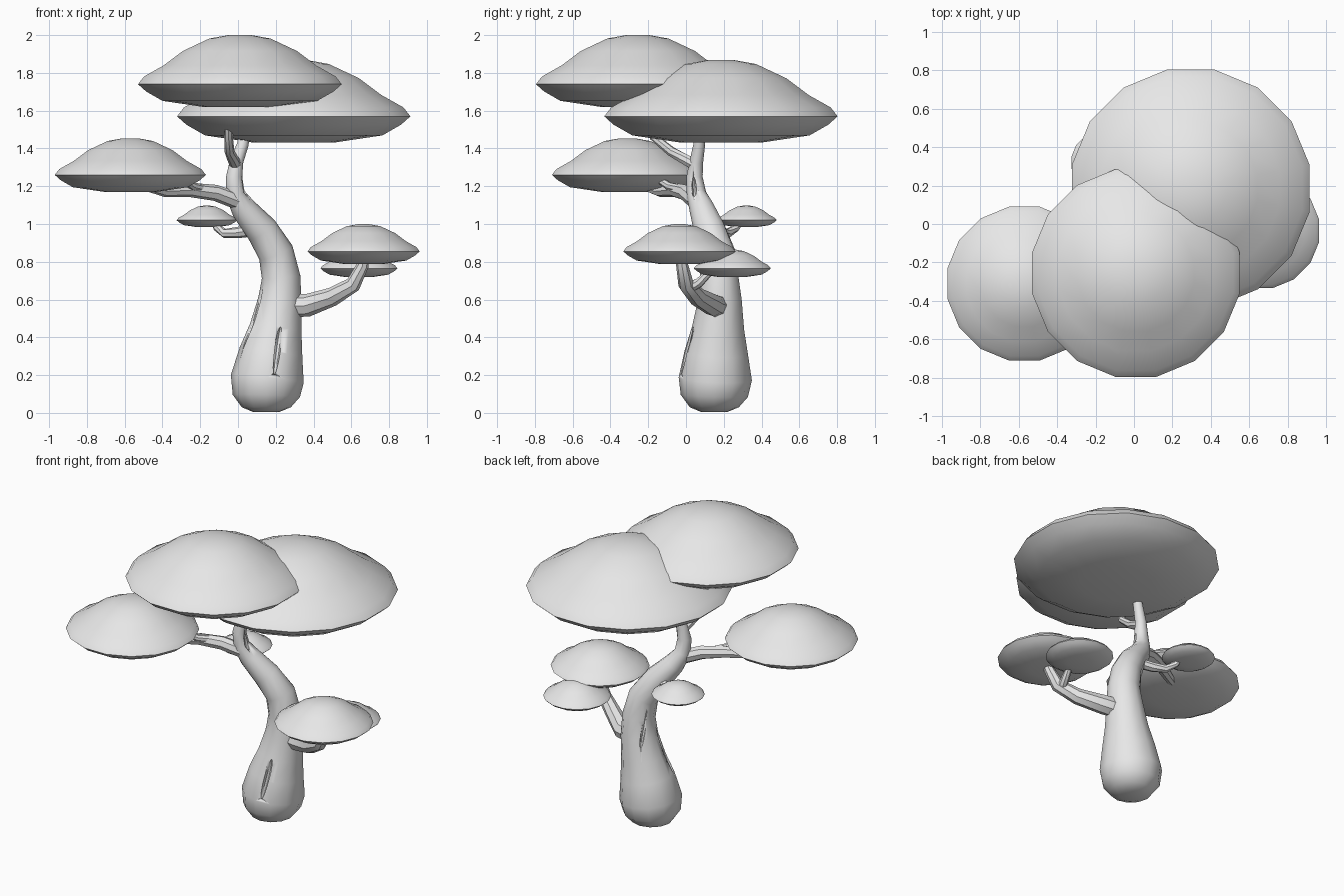
import bpy, bmesh, math
from mathutils import Vector, Matrix

cube = bpy.data.objects.get("Cube")
if cube:
    bpy.data.objects.remove(cube, do_unlink=True)

# Single plain colour
clay = bpy.data.materials.new("light_grey")
clay.use_nodes = True
colour = (0.8, 0.8, 0.8, 1)
clay.diffuse_color = colour
clay.node_tree.nodes["Principled BSDF"].inputs["Base Color"].default_value = colour


def finish(name, bm, angle=40):
    bmesh.ops.recalc_face_normals(bm, faces=bm.faces)
    mesh = bpy.data.meshes.new(name)
    bm.to_mesh(mesh)
    bm.free()
    mesh.materials.append(clay)
    obj = bpy.data.objects.new(name, mesh)
    bpy.context.collection.objects.link(obj)
    bpy.ops.object.select_all(action='DESELECT')
    obj.select_set(True)
    bpy.context.view_layer.objects.active = obj
    bpy.ops.object.shade_smooth_by_angle(angle=math.radians(angle))
    return obj


def skin(bm, rings):
    """Bridge consecutive vertex rings and cap both ends."""
    n = len(rings[0])
    for a, b in zip(rings, rings[1:]):
        for i in range(n):
            j = (i + 1) % n
            bm.faces.new((a[i], a[j], b[j], b[i]))
    bm.faces.new(rings[0])
    bm.faces.new(rings[-1])


def tube(name, path, sides=8):
    """Tapered tube through (x, y, z, radius) points."""
    bm = bmesh.new()
    pts = [Vector(p[:3]) for p in path]
    rings = []
    for i, p in enumerate(pts):
        t = (pts[min(i + 1, len(pts) - 1)] - pts[max(i - 1, 0)]).normalized()
        u = Vector((0, 1, 0)).cross(t).normalized()
        v = t.cross(u)
        angles = [2 * math.pi * k / sides for k in range(sides)]
        rings.append([bm.verts.new(p + path[i][3] * (u * math.cos(a) + v * math.sin(a)))
                      for a in angles])
    skin(bm, rings)
    return finish(name, bm)


# Foliage pad profile: (radius, height from rim), in units of the pad radius
PAD = [(0.35, -0.22), (0.76, -0.16), (0.92, -0.07), (1, 0), (0.94, 0.075),
       (0.75, 0.18), (0.56, 0.32), (0.3, 0.44), (0.1, 0.475)]


def pad(name, x, y, rim, r, sides=16):
    bm = bmesh.new()
    rings = []
    for pr, ph in PAD:
        rings.append([bm.verts.new((x + r * pr * math.cos(a), y + r * pr * math.sin(a), rim + r * ph))
                      for a in (2 * math.pi * (k + 0.5) / sides for k in range(sides))])
    skin(bm, rings)
    return finish(name, bm)


pad("front_top_foliage", 0.01, -0.255, 1.74, 0.55)
pad("back_top_foliage", 0.295, 0.185, 1.57, 0.63)
pad("right_foliage", -0.57, -0.31, 1.26, 0.408)
pad("left_foliage", 0.665, -0.035, 0.855, 0.303)
pad("left_small_foliage", 0.64, 0.245, 0.765, 0.208)
pad("back_small_foliage", -0.165, 0.32, 1.02, 0.163)

# Trunk
trunk = tube("trunk", [
    (0.15, 0.15, 0.005, 0.07), (0.15, 0.15, 0.03, 0.13), (0.15, 0.15, 0.09, 0.178),
    (0.155, 0.155, 0.18, 0.194), (0.175, 0.16, 0.32, 0.168), (0.2, 0.17, 0.45, 0.138),
    (0.222, 0.18, 0.6, 0.115), (0.228, 0.175, 0.72, 0.102), (0.2, 0.165, 0.85, 0.095),
    (0.125, 0.125, 0.97, 0.085), (0.03, 0.085, 1.08, 0.068), (-0.015, 0.055, 1.16, 0.052),
    (-0.02, 0.045, 1.25, 0.043), (-0.008, 0.055, 1.33, 0.036), (0.025, 0.07, 1.42, 0.031),
    (0.045, 0.075, 1.53, 0.026)], 12)

# Branches
tube("left_branch", [(0.25, 0.17, 0.565, 0.062), (0.37, 0.145, 0.57, 0.06), (0.5, 0.06, 0.615, 0.05),
                     (0.61, 0, 0.68, 0.042), (0.66, -0.02, 0.78, 0.032), (0.67, -0.03, 0.85, 0.026)])
tube("left_twig", [(0.59, 0.01, 0.66, 0.03), (0.61, 0.07, 0.69, 0.026),
                   (0.62, 0.12, 0.74, 0.02), (0.625, 0.14, 0.79, 0.016)])
tube("right_branch", [(-0.01, 0.05, 1.125, 0.045), (-0.12, 0, 1.165, 0.043), (-0.25, -0.06, 1.18, 0.038),
                      (-0.39, -0.14, 1.175, 0.031), (-0.52, -0.24, 1.21, 0.024)])
tube("right_twig", [(-0.17, -0.02, 1.18, 0.026), (-0.24, -0.09, 1.2, 0.022), (-0.32, -0.18, 1.26, 0.016)])
tube("back_branch", [(0.1, 0.14, 0.97, 0.034), (0, 0.18, 0.955, 0.03), (-0.07, 0.22, 0.95, 0.025),
                     (-0.11, 0.265, 0.98, 0.021), (-0.13, 0.3, 1.03, 0.017)])
tube("top_branch", [(-0.01, 0.055, 1.31, 0.033), (-0.03, -0.02, 1.35, 0.029), (-0.045, -0.08, 1.385, 0.026),
                    (-0.05, -0.17, 1.46, 0.023), (-0.05, -0.22, 1.65, 0.019)])


# Bark slits cut into the trunk
def slit(name, low, high, facing, width=0.017, depth=0.03):
    low, high = Vector(low), Vector(high)
    up = (high - low).normalized()
    side = up.cross(Vector(facing)).normalized()
    out = side.cross(up)
    frame = Matrix((side, out, up)).transposed().to_4x4()
    scale = Matrix.Diagonal((width, depth, (high - low).length / 2, 1))
    bm = bmesh.new()
    bmesh.ops.create_uvsphere(bm, u_segments=8, v_segments=8, radius=1,
                              matrix=Matrix.Translation((low + high) / 2) @ frame @ scale)
    cutter = finish(name, bm)
    cutter.hide_render = True
    cutter.hide_viewport = True
    cutter.display_type = 'WIRE'
    mod = trunk.modifiers.new(name, 'BOOLEAN')
    mod.operation = 'DIFFERENCE'
    mod.solver = 'EXACT'
    mod.object = cutter
    return cutter


cutters = [
    slit("front_slit", (0.19, -0.02, 0.2), (0.226, 0.035, 0.46), (0.15, -1, 0)),
    slit("right_slit", (0.03, 0.09, 0.34), (0.125, 0.135, 0.7), (-1, -0.35, 0)),
    slit("back_slit", (0.15, 0.27, 0.55), (0.11, 0.235, 0.88), (-0.6, 0.8, 0)),
    slit("upper_slit", (0.04, 0.05, 1.1), (0.02, 0.04, 1.25), (1, -0.2, 0.3), 0.012, 0.02)]

# Bake the cuts and discard the helpers
bpy.context.view_layer.update()
baked = bpy.data.meshes.new_from_object(trunk.evaluated_get(bpy.context.evaluated_depsgraph_get()))
trunk.modifiers.clear()
trunk.data = baked
for cutter in cutters:
    bpy.data.objects.remove(cutter, do_unlink=True)
